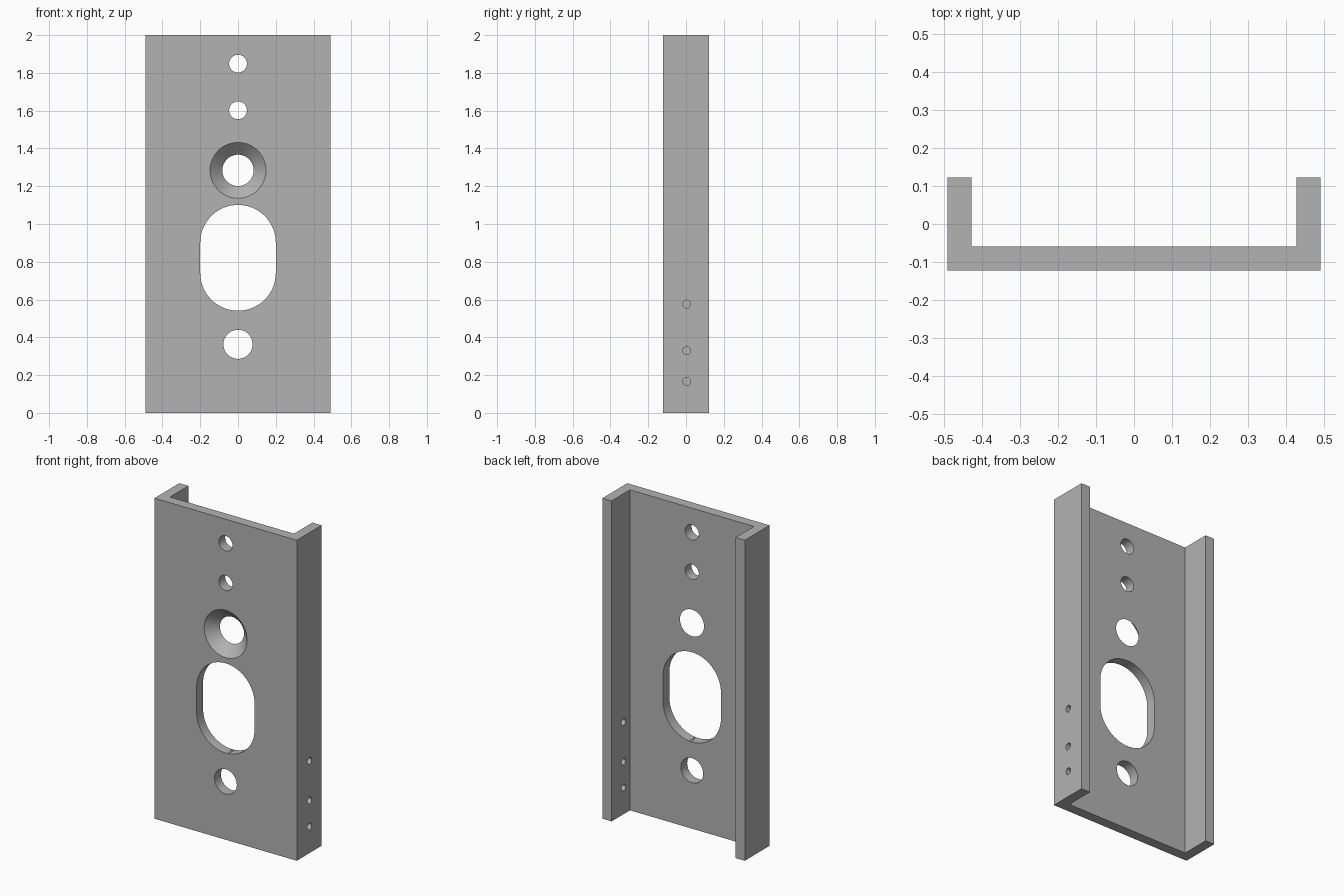
import bpy, bmesh
from math import cos, sin, pi, radians

if "Cube" in bpy.data.objects:
    bpy.data.objects.remove(bpy.data.objects["Cube"])

W, D, H, T = 0.491, 0.122, 2.0, 0.063   # half width, half depth, height, wall

gray = bpy.data.materials.new("plain gray")
gray.use_nodes = True
color = (0.45, 0.45, 0.45, 1)
gray.diffuse_color = color
gray.node_tree.nodes["Principled BSDF"].inputs["Base Color"].default_value = color


def loft(name, start, end):
    """Solid between two matching closed outlines."""
    bm = bmesh.new()
    a = [bm.verts.new(p) for p in start]
    b = [bm.verts.new(p) for p in end]
    bm.faces.new(a)
    bm.faces.new(b[::-1])
    for i in range(len(a)):
        j = (i + 1) % len(a)
        bm.faces.new((a[j], a[i], b[i], b[j]))
    bmesh.ops.recalc_face_normals(bm, faces=bm.faces)
    mesh = bpy.data.meshes.new(name)
    bm.to_mesh(mesh)
    bm.free()
    mesh.materials.append(gray)
    ob = bpy.data.objects.new(name, mesh)
    bpy.context.collection.objects.link(ob)
    return ob


def outline(r, half_straight=0, n=64):
    """Circle, or an upright slot when half_straight is given."""
    pts = []
    for k, shift in enumerate((half_straight, -half_straight)):
        for i in range(n // 2 + (1 if half_straight else 0)):
            t = k * pi + 2 * pi * i / n
            pts.append((r * cos(t), r * sin(t) + shift))
    return pts


def cut(body, cutter):
    cutter.hide_render = True
    mod = body.modifiers.new(cutter.name, 'BOOLEAN')
    mod.operation, mod.solver, mod.object = 'DIFFERENCE', 'EXACT', cutter
    bpy.context.view_layer.objects.active = body
    bpy.ops.object.modifier_apply(modifier=mod.name)
    bpy.data.objects.remove(cutter)


def cut_front(body, z, r_front, r_back, half_straight=0):
    # extend the taper a little past both faces of the web
    e = 0.02
    slope = (r_front - r_back) / T
    ends = []
    for y, r in ((-D - e, r_front + slope * e), (-D + T + e, r_back - slope * e)):
        ends.append([(x, y, z + v) for x, v in outline(r, half_straight)])
    cut(body, loft("web_hole_cutter", *ends))


# U-shaped channel extruded upward
half = [(W, -D), (W, D), (W - T, D), (W - T, -D + T)]
profile = half + [(-x, y) for x, y in reversed(half)]
channel = loft("channel_bracket", *[[(x, y, z) for x, y in profile] for z in (0, H)])

# Round holes, countersink and slot through the web
for z, r in ((1.849, 0.047), (1.602, 0.047), (0.363, 0.077)):
    cut_front(channel, z, r, r)
cut_front(channel, 1.284, 0.148, 0.083)
cut_front(channel, 0.821, 0.2, 0.2, 0.08)

# Small screw holes through the left flange
for z in (0.576, 0.329, 0.167):
    ends = [[(x, u + 0.004, z + v) for u, v in outline(0.021, n=32)]
            for x in (W - T - 0.02, W + 0.02)]
    cut(channel, loft("flange_hole_cutter", *ends))

bpy.ops.object.select_all(action='DESELECT')
channel.select_set(True)
bpy.context.view_layer.objects.active = channel
bpy.ops.object.shade_smooth_by_angle(angle=radians(30))
